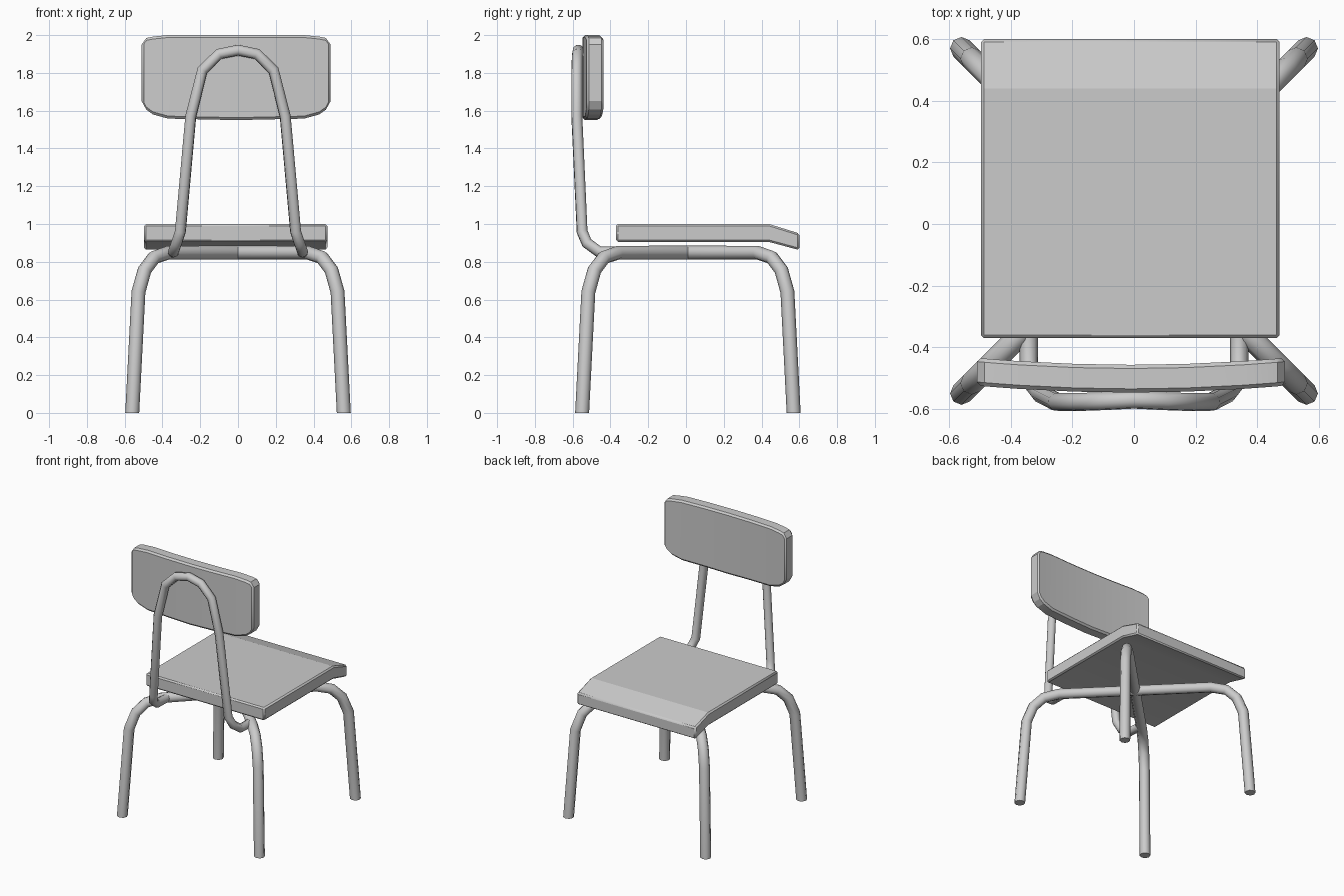
import bpy, bmesh

if "Cube" in bpy.data.objects:
    bpy.data.objects.remove(bpy.data.objects["Cube"])


def finish(obj, angle=0.6):
    bpy.ops.object.select_all(action='DESELECT')
    obj.select_set(True)
    bpy.context.view_layer.objects.active = obj
    bpy.ops.object.shade_smooth_by_angle(angle=angle)


def tube(name, points, radius):
    """Eight-sided capped tube along a path."""
    cu = bpy.data.curves.new(name, 'CURVE')
    cu.dimensions = '3D'
    cu.bevel_depth = radius
    cu.bevel_resolution = 2
    cu.use_fill_caps = True
    sp = cu.splines.new('POLY')
    sp.points.add(len(points) - 1)
    for p, co in zip(sp.points, points):
        p.co = (*co, 1)
    obj = bpy.data.objects.new(name, cu)
    bpy.context.collection.objects.link(obj)
    bpy.ops.object.select_all(action='DESELECT')
    obj.select_set(True)
    bpy.context.view_layer.objects.active = obj
    bpy.ops.object.convert(target='MESH')
    obj = bpy.context.view_layer.objects.active
    # cut the feet level with the floor
    for v in obj.data.vertices:
        if v.co.z < 0.02:
            v.co.z = 0
    finish(obj, 1.0)
    return obj


def panel(name, bm, bevel):
    bmesh.ops.recalc_face_normals(bm, faces=bm.faces)
    me = bpy.data.meshes.new(name)
    bm.to_mesh(me)
    bm.free()
    obj = bpy.data.objects.new(name, me)
    bpy.context.collection.objects.link(obj)
    mod = obj.modifiers.new('soft_edges', 'BEVEL')
    mod.width = bevel
    mod.segments = 1
    mod.limit_method = 'ANGLE'
    mod.angle_limit = 0.9
    finish(obj, 0.3)
    return obj


def extrude(bm, vec):
    ext = bmesh.ops.extrude_face_region(bm, geom=bm.faces[:])
    verts = [g for g in ext['geom'] if isinstance(g, bmesh.types.BMVert)]
    bmesh.ops.translate(bm, verts=verts, vec=vec)


# two bent leg tubes crossing under the seat
half = [(0.56, 0), (0.527, 0.64), (0.495, 0.755), (0.445, 0.822), (0.37, 0.848)]
path = [(-d, z) for d, z in half] + [(0, 0.848)] + [(d, z) for d, z in half[::-1]]
for name, s in (("leg_tube_a", 1), ("leg_tube_b", -1)):
    tube(name, [(d, s * d + 0.01, z) for d, z in path], 0.037)

# hoop that carries the backrest
side = [(0.342, -0.34, 0.85), (0.342, -0.46, 0.852), (0.325, -0.525, 0.90),
        (0.305, -0.55, 0.96), (0.25, -0.578, 1.57), (0.188, -0.578, 1.815),
        (0.10, -0.575, 1.9)]
hoop = [(-x, y, z) for x, y, z in side] + [(0, -0.57, 1.92)] + side[::-1]
tube("backrest_hoop", hoop, 0.03)

# seat with a dropped front lip
bm = bmesh.new()
profile = [(-0.37, 0.905), (0.44, 0.905), (0.60, 0.862), (0.60, 0.95),
           (0.44, 1.0), (-0.37, 1.0)]
v = [bm.verts.new((-0.497, y, z)) for y, z in profile]
bm.faces.new((v[0], v[1], v[4], v[5]))
bm.faces.new((v[1], v[2], v[3], v[4]))
extrude(bm, (0.97, 0, 0))
panel("seat", bm, 0.01)

# gently curved backrest with clipped corners
bm = bmesh.new()
cols = [(-0.5, 1.65, 1.95), (-0.475, 1.605, 1.985), (-0.44, 1.58, 1.992),
        (-0.36, 1.558, 2.0), (-0.18, 1.554, 2.0)]
cols += [(0, 1.55, 2.0)] + [(-x, a, b) for x, a, b in cols[::-1]]
rows = [[bm.verts.new((x - 0.01, -0.547 + 0.09 * x * x, z)) for z in (a, b)]
        for x, a, b in cols]
for p, q in zip(rows, rows[1:]):
    bm.faces.new((p[0], q[0], q[1], p[1]))
extrude(bm, (0, 0.09, 0))
panel("backrest", bm, 0.012)
